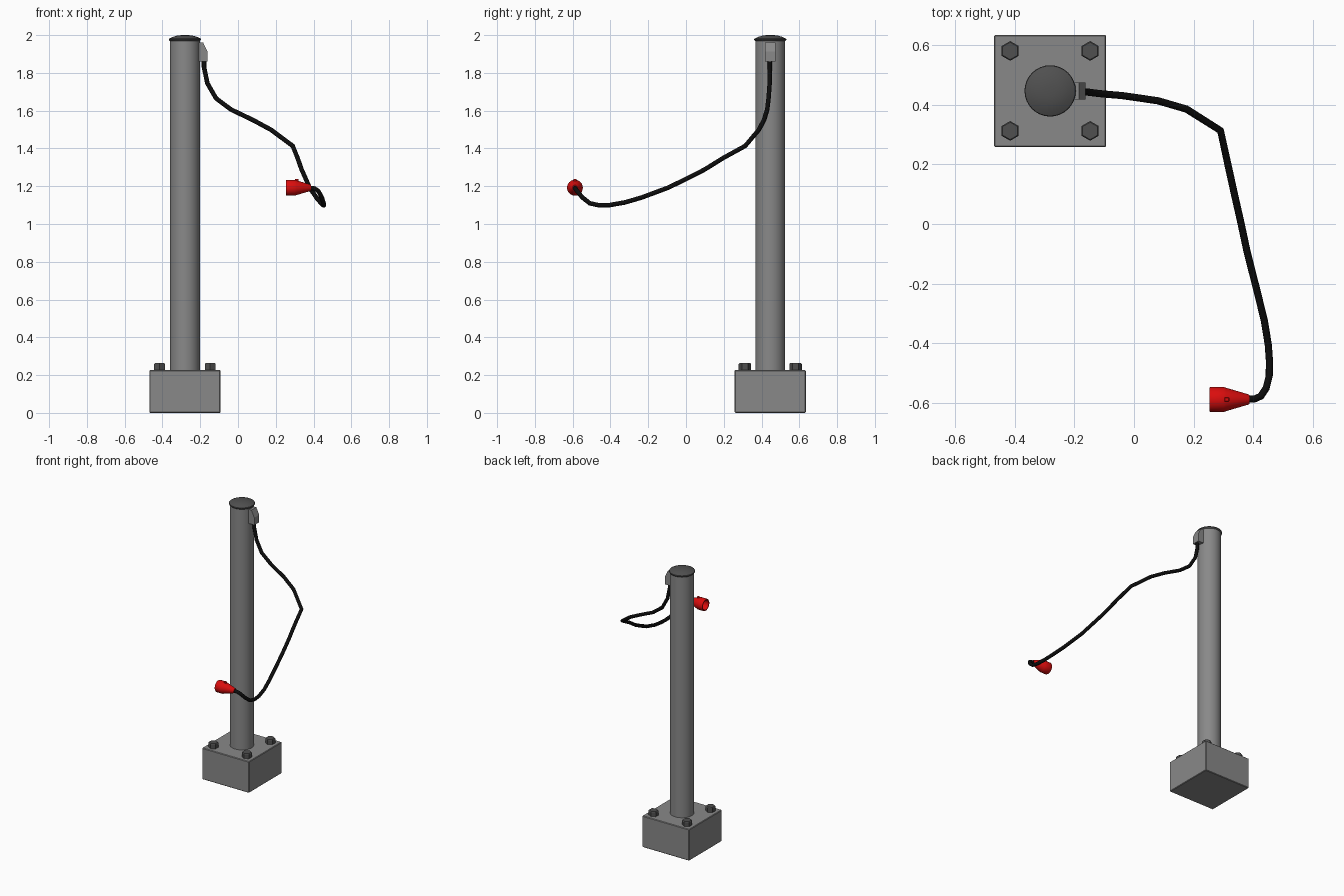
import bpy, bmesh, math
from mathutils import Vector, Matrix

if "Cube" in bpy.data.objects:
    bpy.data.objects.remove(bpy.data.objects["Cube"])

PX, PY = -0.281, 0.446  # post axis


def material(name, rgb):
    m = bpy.data.materials.new(name)
    m.diffuse_color = (*rgb, 1)
    m.use_nodes = True
    m.node_tree.nodes["Principled BSDF"].inputs["Base Color"].default_value = m.diffuse_color
    return m


grey = material("mid_grey", (0.25, 0.25, 0.25))
dark = material("dark_grey", (0.08, 0.08, 0.08))
black = material("cable_black", (0.004, 0.004, 0.004))
red = material("plug_red", (0.70, 0.004, 0.004))


def finish(name, bm, mat, smooth=None, bevel=0):
    bmesh.ops.recalc_face_normals(bm, faces=bm.faces)
    me = bpy.data.meshes.new(name)
    bm.to_mesh(me)
    bm.free()
    ob = bpy.data.objects.new(name, me)
    bpy.context.collection.objects.link(ob)
    me.materials.append(mat)
    if bevel:
        b = ob.modifiers.new("bevel", "BEVEL")
        b.width, b.segments = bevel, 1
    if smooth:
        bpy.ops.object.select_all(action="DESELECT")
        ob.select_set(True)
        bpy.context.view_layer.objects.active = ob
        bpy.ops.object.shade_smooth_by_angle(angle=math.radians(smooth))
    return ob


def box(name, centre, size, mat, bevel=0):
    bm = bmesh.new()
    bmesh.ops.create_cube(bm, size=1, matrix=Matrix.Translation(centre) @ Matrix.Diagonal((*size, 1)))
    return finish(name, bm, mat, bevel=bevel)


def lathe(name, profile, matrix, sides, mat, smooth=35, phase=0):
    """Revolve (radius, height) points around local z; both ends are closed."""
    bm = bmesh.new()
    rings = []
    for r, h in profile:
        rings.append([bm.verts.new(matrix @ Vector((r * math.cos(a), r * math.sin(a), h)))
                      for a in (phase + math.tau * i / sides for i in range(sides))])
    for a, b in zip(rings, rings[1:]):
        for i in range(sides):
            j = (i + 1) % sides
            bm.faces.new((a[i], a[j], b[j], b[i]))
    bm.faces.new(rings[0])
    bm.faces.new(rings[-1])
    return finish(name, bm, mat, smooth)


# Footing block and its four hex bolts
box("footing", (PX, PY, 0.1135), (0.376, 0.376, 0.227), grey, 0.004)
for sx in (-1, 1):
    for sy in (-1, 1):
        lathe("bolt", [(0.033, 0.22), (0.033, 0.258), (0.029, 0.263)],
              Matrix.Translation((PX + sx * 0.134, PY + sy * 0.134, 0)), 6, dark, 20, math.pi / 6)

# Post and domed cap
at_post = Matrix.Translation((PX, PY, 0))
lathe("post", [(0.079, 0.22), (0.079, 1.975)], at_post, 32, grey)
lathe("post_cap", [(0.079, 1.968), (0.086, 1.976), (0.084, 1.981), (0.066, 1.990),
                   (0.042, 1.997), (0.018, 2.0)], at_post, 32, dark)

# Cable outlet with sloped top
bm = bmesh.new()
side = [(-0.215, 1.86), (-0.162, 1.86), (-0.162, 1.913), (-0.185, 1.962), (-0.215, 1.962)]
face = bm.faces.new([bm.verts.new((x, PY - 0.028, z)) for x, z in side])
ext = bmesh.ops.extrude_face_region(bm, geom=[face])
bmesh.ops.translate(bm, vec=(0, 0.056, 0), verts=[v for v in ext["geom"] if isinstance(v, bmesh.types.BMVert)])
finish("cable_outlet", bm, grey)

# Hanging cable
path = [(-.18, .443, 1.88), (-.18, .443, 1.83), (-.162, .443, 1.745), (-.116, .437, 1.665),
        (-.037, .43, 1.606), (.08, .413, 1.55), (.176, .385, 1.498), (.29, .313, 1.413),
        (.315, .198, 1.35), (.337, .098, 1.288), (.357, .01, 1.243), (.379, -.093, 1.193),
        (.415, -.235, 1.14), (.437, -.325, 1.114), (.45, -.405, 1.1), (.454, -.46, 1.099),
        (.453, -.51, 1.11), (.443, -.55, 1.142), (.425, -.577, 1.175), (.405, -.586, 1.188),
        (.36, -.588, 1.192)]
cu = bpy.data.curves.new("cable", "CURVE")
cu.dimensions = "3D"
cu.bevel_depth, cu.bevel_resolution, cu.use_fill_caps = 0.0122, 3, True
sp = cu.splines.new("POLY")
sp.points.add(len(path) - 1)
for p, co in zip(sp.points, path):
    p.co = (*co, 1)
sp.use_smooth = True
cu.materials.append(black)
bpy.context.collection.objects.link(bpy.data.objects.new("cable", cu))

# Plug: hollow socket end facing -x, tapering to the cable
plug_axis = Matrix.Translation((0.387, -0.588, 1.192)) @ Matrix.Rotation(-math.pi / 2, 4, "Y")
lathe("plug", [(0.014, 0), (0.017, 0.003), (0.039, 0.078), (0.042, 0.086), (0.042, 0.130),
               (0.040, 0.134), (0.034, 0.134), (0.032, 0.085)], plug_axis, 24, red)
box("plug_latch", (0.311, -0.588, 1.230), (0.017, 0.014, 0.018), red, 0.002)
